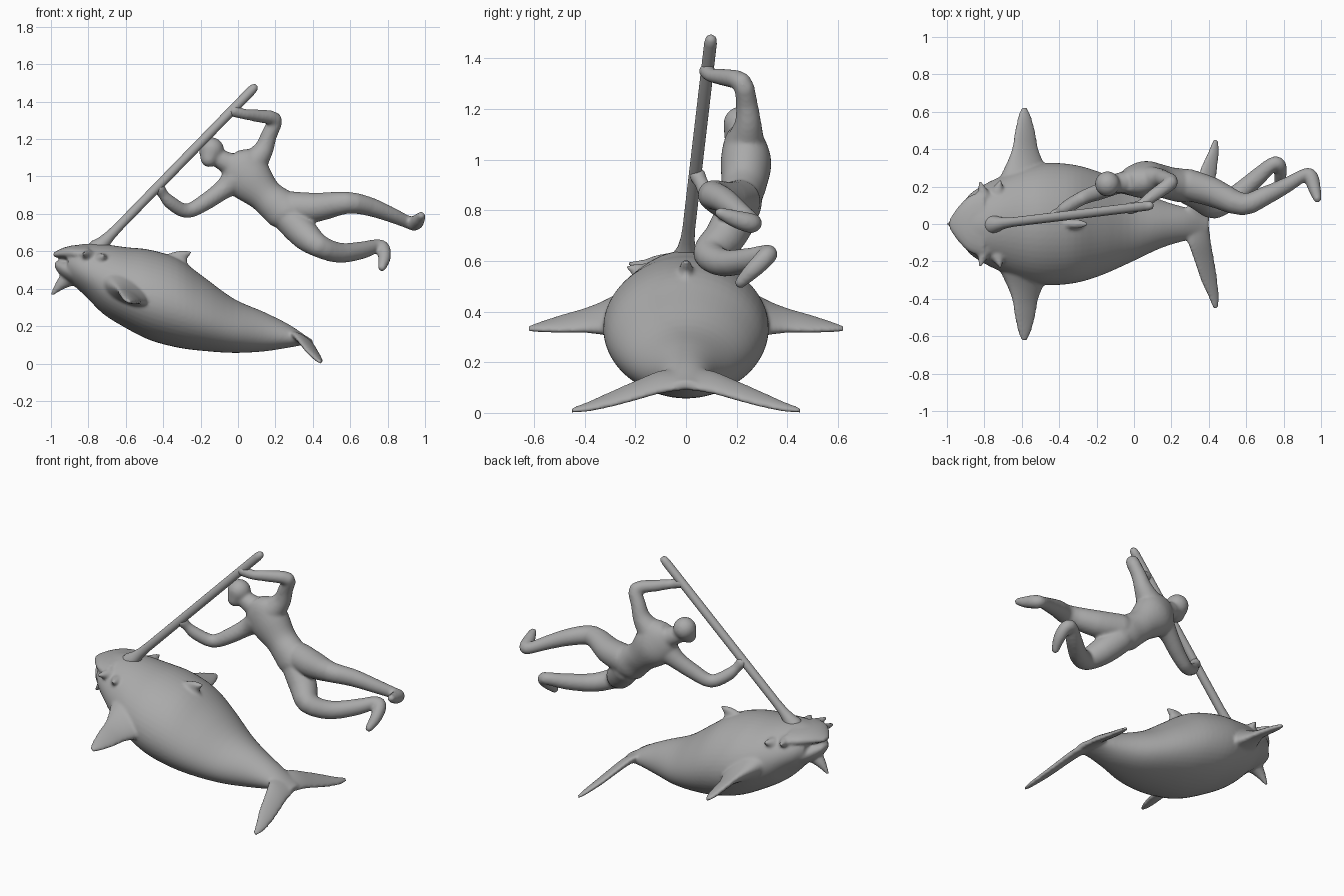
import bpy, bmesh, math
from mathutils import Vector

grey = bpy.data.materials.new('grey')
grey.diffuse_color = (.4, .4, .4, 1)

# unit sphere points used for capsule hulls
ball = bmesh.new()
bmesh.ops.create_icosphere(ball, subdivisions=3, radius=1)
BALL = [v.co.copy() for v in ball.verts]
ball.free()


def spline(rows, steps):
    """Catmull-Rom refinement of a list of vectors."""
    out = []
    for i in range(len(rows) - 1):
        a, b, c, d = (Vector(rows[max(0, min(len(rows) - 1, k))]) for k in range(i - 1, i + 3))
        for s in range(steps):
            t = s / steps
            out.append(.5 * (2 * b + (c - a) * t + (2 * a - 5 * b + 4 * c - d) * t * t
                             + (3 * b - a - 3 * c + d) * t ** 3))
    return out + [Vector(rows[-1])]


def loft(bm, sections, n=32, steps=4, taper=0):
    """Closed skin through elliptical sections (centre, half-axis u, half-axis v)."""
    rings = []
    for row in spline([(*c, *u, *v) for c, u, v in sections], steps):
        c, u, v = Vector(row[:3]), Vector(row[3:6]), Vector(row[6:])
        ring = []
        for i in range(n):
            co, si = math.cos(2 * math.pi * i / n), math.sin(2 * math.pi * i / n)
            ring.append(bm.verts.new(c + u * co * (1 - taper * si) + v * si))
        rings.append(ring)
    faces = [bm.faces.new(rings[0]), bm.faces.new(rings[-1][::-1])]
    for a, b in zip(rings, rings[1:]):
        for i in range(n):
            j = (i + 1) % n
            faces.append(bm.faces.new((a[j], a[i], b[i], b[j])))
    bmesh.ops.recalc_face_normals(bm, faces=faces)


def limb(bm, points):
    """Chain of tapered capsules through (x, y, z, radius) points."""
    points = spline(points, 3)
    for p, q in zip(points, points[1:]):
        verts = [bm.verts.new(Vector(e[:3]) + k * e[3]) for e in (p, q) for k in BALL]
        bmesh.ops.convex_hull(bm, input=verts)
        for v in verts:
            if v.is_valid and not v.link_faces:
                bm.verts.remove(v)


def finish(bm, name, voxel=None, smooth=4):
    me = bpy.data.meshes.new(name)
    bm.to_mesh(me)
    bm.free()
    me.materials.append(grey)
    me.polygons.foreach_set('use_smooth', [True] * len(me.polygons))
    ob = bpy.data.objects.new(name, me)
    bpy.context.collection.objects.link(ob)
    if voxel:
        rm = ob.modifiers.new('blend', 'REMESH')
        rm.mode = 'VOXEL'
        rm.voxel_size = voxel
        rm.use_smooth_shade = True
        sm = ob.modifiers.new('soften', 'SMOOTH')
        sm.factor = 0.5
        sm.iterations = smooth


# ---- whale ----
bm = bmesh.new()

# body: x, top, bottom, half width
body = [(-.91, .62, .45, .12), (-.87, .632, .41, .165), (-.81, .64, .355, .205),
        (-.72, .638, .265, .25), (-.6, .622, .19, .30), (-.47, .608, .125, .325),
        (-.32, .56, .085, .315), (-.18, .46, .067, .275), (-.02, .345, .057, .205),
        (.14, .275, .065, .13), (.27, .21, .085, .09), (.36, .15, .1, .075), (.4, .125, .095, .05)]
loft(bm, [((x, 0, (t + b) / 2), (0, w, 0), (0, 0, (t - b) / 2)) for x, t, b, w in body],
     48, taper=.1)

# snout and lower jaw, leaving the mouth gap
snout = [(-.8, .635, .53, .18), (-.88, .632, .545, .15), (-.93, .62, .558, .105),
         (-.965, .605, .566, .06), (-.988, .592, .57, .025)]
jaw = [(-.8, .55, .37, .17), (-.88, .551, .42, .14), (-.93, .55, .455, .1),
       (-.96, .548, .485, .06), (-.98, .546, .515, .025)]
for part in (snout, jaw):
    loft(bm, [((x, 0, (t + b) / 2), (0, w, 0), (0, 0, (t - b) / 2)) for x, t, b, w in part])

# chin spike
limb(bm, [(-.88, 0, .475, .055), (-.945, 0, .425, .03), (-.994, 0, .37, .009)])

# dorsal fin
loft(bm, [((-.33, 0, .5), (.14, 0, -.07), (0, .055, 0)),
          ((-.33, 0, .56), (.06, 0, -.022), (0, .03, 0)),
          ((-.29, 0, .59), (.033, 0, -.012), (0, .02, 0)),
          ((-.252, 0, .602), (.013, 0, 0), (0, .013, 0))])

for s in (1, -1):
    # pectoral fin
    loft(bm, [((-.59, s * .2, .4), (.15, 0, -.06), (.03, 0, .1)),
              ((-.582, s * .31, .378), (.105, 0, -.05), (.015, 0, .053)),
              ((-.582, s * .4, .365), (.07, 0, -.04), (.01, 0, .028)),
              ((-.583, s * .49, .352), (.055, 0, -.03), (.008, 0, .02)),
              ((-.585, s * .57, .34), (.036, 0, -.015), (.005, 0, .016)),
              ((-.587, s * .622, .333), (.016, 0, -.004), (0, 0, .01))])
    # tail fluke
    loft(bm, [((.325, 0, .135), (.075, 0, -.035), (.01, 0, .025)),
              ((.35, s * .1, .122), (.062, 0, -.04), (.01, 0, .022)),
              ((.377, s * .2, .088), (.053, 0, -.035), (.01, 0, .018)),
              ((.402, s * .3, .053), (.044, 0, -.026), (.008, 0, .016)),
              ((.426, s * .39, .024), (.028, 0, -.014), (.005, 0, .013)),
              ((.436, s * .452, .01), (.013, 0, -.004), (0, 0, .01))])
    # pointed eye bumps
    limb(bm, [(-.8, s * .14, .57, .038), (-.822, s * .222, .59, .009)])
    limb(bm, [(-.73, s * .17, .555, .036), (-.715, s * .228, .575, .009)])
finish(bm, 'whale', .009, 6)

# ---- pole with flared foot ----
bm = bmesh.new()
a, b = Vector((-.8, -.008, .565)), Vector((.098, .1, 1.487))
d = (b - a).normalized()
u = d.cross(Vector((0, 1, 0))).normalized()
v = d.cross(u)
prof = [(0, .05), (.06, .05), (.09, .036), (.13, .028), (.18, .025), (.97, .025), (.99, .021), (1, .01)]
loft(bm, [(a.lerp(b, t), u * r, v * r) for t, r in prof], 20, 1)
finish(bm, 'pole')

# ---- rider ----
bm = bmesh.new()

# torso: centre, half width, half depth
torso = [((-.04, .225, 1.1), .055, .05), ((0, .23, 1.06), .12, .08),
         ((.06, .237, .99), .128, .1), ((.14, .23, .905), .096, .09),
         ((.2, .215, .855), .1, .088), ((.26, .205, .81), .108, .09),
         ((.32, .2, .77), .075, .07)]
loft(bm, [(c, (.7 * w, 0, .7 * w), (0, h, 0)) for c, w, h in torso])

# head and neck
limb(bm, [(-.142, .215, 1.143, .067), (-.155, .195, 1.095, .045)])
limb(bm, [(-.13, .215, 1.11, .045), (-.03, .225, 1.06, .062)])

# raised arm and lowered arm
limb(bm, [(.08, .235, 1.07, .075), (.135, .245, 1.14, .053), (.165, .24, 1.22, .043),
          (.195, .22, 1.305, .039), (.1, .15, 1.325, .034), (.035, .1, 1.333, .028),
          (-.02, .084, 1.35, .033)])
limb(bm, [(-.01, .225, .985, .075), (-.08, .215, .93, .053), (-.18, .175, .86, .045),
          (-.275, .14, .815, .038), (-.36, .09, .86, .036), (-.4, .062, .905, .028),
          (-.42, .047, .935, .033)])

# upper leg and foot
limb(bm, [(.29, .21, .835, .085), (.42, .17, .835, .078), (.58, .105, .86, .059),
          (.7, .15, .84, .051), (.82, .21, .795, .041), (.91, .262, .755, .034),
          (.945, .252, .75, .04), (.965, .19, .768, .034), (.98, .135, .79, .022)])

# lower leg and foot
limb(bm, [(.28, .195, .77, .085), (.355, .15, .69, .08), (.43, .09, .63, .062),
          (.54, .15, .592, .054), (.66, .25, .605, .047), (.74, .32, .628, .037),
          (.775, .315, .615, .038), (.783, .265, .565, .034), (.77, .215, .515, .023)])
finish(bm, 'rider', .009, 7)
